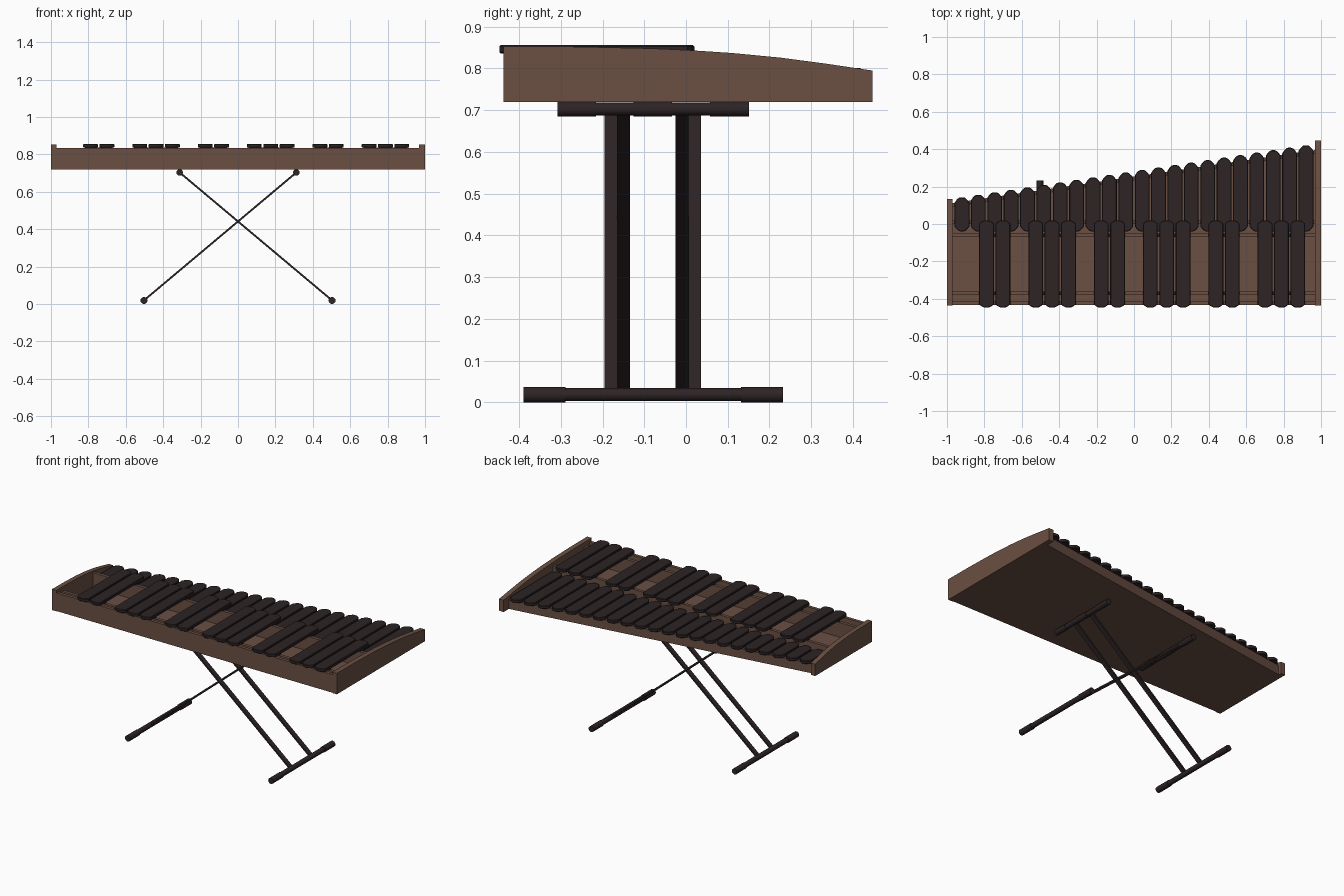
import bpy, bmesh, math
from mathutils import Vector

if "Cube" in bpy.data.objects:
    bpy.data.objects.remove(bpy.data.objects["Cube"])


def material(name, rgb):
    m = bpy.data.materials.new(name)
    m.diffuse_color = (*rgb, 1)
    m.use_nodes = True
    m.node_tree.nodes["Principled BSDF"].inputs["Base Color"].default_value = m.diffuse_color
    return m


WOOD = material("brown_wood", (0.145, 0.080, 0.057))
DARK = material("dark_rosewood", (0.026, 0.017, 0.018))


def prism(name, pts, extrude, mat):
    """Extrude a planar polygon along a vector."""
    bm = bmesh.new()
    face = bm.faces.new([bm.verts.new(p) for p in pts])
    new = bmesh.ops.extrude_face_region(bm, geom=[face])["geom"]
    bmesh.ops.translate(bm, vec=Vector(extrude),
                        verts=[v for v in new if isinstance(v, bmesh.types.BMVert)])
    bmesh.ops.recalc_face_normals(bm, faces=bm.faces)
    me = bpy.data.meshes.new(name)
    bm.to_mesh(me)
    bm.free()
    me.materials.append(mat)
    ob = bpy.data.objects.new(name, me)
    bpy.context.collection.objects.link(ob)
    return ob


def box(name, x0, x1, y0, y1, z0, z1, mat):
    return prism(name, [(x0, y0, z0), (x1, y0, z0), (x1, y1, z0), (x0, y1, z0)],
                 (0, 0, z1 - z0), mat)


def tube(name, x, z, y0, y1, r):
    """Round tube running front to back."""
    bpy.ops.mesh.primitive_cylinder_add(vertices=20, radius=r, depth=y1 - y0,
                                        location=(x, (y0 + y1) / 2, z),
                                        rotation=(math.pi / 2, 0, 0))
    ob = bpy.context.object
    ob.name = name
    ob.data.materials.append(DARK)
    bpy.ops.object.shade_smooth_by_angle(angle=math.radians(40))


def tone_bar(name, x, y0, y1, z, near, far):
    """Bar with rounded ends; near and far are the depths of the end curves."""
    w = 0.0395
    prof = [(1.0, 1.0), (0.75, 0.5), (0.45, 0.12), (0.2, 0.0)]
    pts = [(x + w * a, y0 + near * b, z) for a, b in reversed(prof)]
    pts += [(x + w * a, y1 - far * b, z) for a, b in prof]
    pts += [(2 * x - px, py, pz) for px, py, pz in reversed(pts)]
    ob = prism(name, pts, (0, 0, 0.02), DARK)
    bev = ob.modifiers.new("soft_edge", "BEVEL")
    bev.width = 0.003
    bev.segments = 1
    bev.limit_method = "ANGLE"
    bev.angle_limit = math.radians(60)


# end panels with a top edge that falls towards the back
CURVE = [(0, .853), (.2, .852), (.4, .848), (.5, .844), (.62, .837),
         (.75, .826), (.87, .812), (1, .795)]
FRONT = -0.437
for name, x, width, back in (("left_end_panel", -1.0, 0.03, 0.133),
                             ("right_end_panel", 0.968, 0.032, 0.447)):
    pts = [(x, FRONT, 0.72)]
    pts += [(x, FRONT + t * (back - FRONT), z) for t, z in CURVE]
    pts += [(x, back, 0.72)]
    prism(name, pts, (width, 0, 0), WOOD)

# tray: floor, front wall and slanted back wall
L, R = -0.97, 0.968
YL, YR = 0.112, 0.395
prism("tray_floor", [(L, -0.42, 0.72), (R, -0.42, 0.72), (R, YR - .01, 0.72), (L, YL - .01, 0.72)],
      (0, 0, 0.012), WOOD)
box("front_wall", L, R, -0.433, -0.413, 0.72, 0.835, WOOD)
prism("back_wall", [(L, YL - .02, 0.72), (R, YR - .02, 0.72), (R, YR, 0.72), (L, YL, 0.72)],
      (0, 0, 0.06), WOOD)

# rails that carry the bars
box("front_bar_rail", L, R, -0.38, -0.36, 0.73, 0.825, WOOD)
box("middle_bar_rail", L, R, -0.07, -0.05, 0.73, 0.825, WOOD)
box("lower_bar_rail", L, R, 0.0, 0.02, 0.73, 0.78, WOOD)

# lower row of bars, longer to the right
STEP = 0.0876
for i in range(22):
    tip = 0.143 + (0.421 - 0.143) * i / 21
    tone_bar("lower_bar", -0.92 + STEP * i, -0.04, tip, 0.781, 0.028, 0.03)

# raised row of bars in groups of two and three, on dark pads
for group in ((1, 2), (4, 5, 6), (8, 9), (11, 12, 13), (15, 16), (18, 19, 20)):
    xs = [-0.92 + STEP * (i + 0.5) for i in group]
    for x in xs:
        tone_bar("raised_bar", x, -0.447, 0.02, 0.836, 0.018, 0.018)
    for y in (-0.37, -0.06):
        box("bar_pad", xs[0] - .03, xs[-1] + .03, y - .008, y + .008, 0.825, 0.836, DARK)

# folding stand: two crossed frames, one nested inside the other
for side, leg_ys in ((1, (-0.18, 0.021)), (-1, (-0.15, -0.01))):
    top = Vector((-0.312 * side, 0, 0.703))
    foot = Vector((0.503 * side, 0, 0.019))
    d = (foot - top).normalized()
    n = Vector((-d.z, 0, d.x)) * 0.005
    for y in leg_ys:
        a, b = Vector((0, y - .0155, 0)), Vector((0, y + .0155, 0))
        prism("stand_leg", [top + n + a, top - n + a, top - n + b, top + n + b],
              foot - top, DARK)
    # floor tube with end sleeves
    tube("foot_tube", foot.x, foot.z, -0.385, 0.228, 0.0155)
    for y in (-0.389, 0.132):
        tube("foot_sleeve", foot.x, 0.0185, y, y + 0.1, 0.0185)
    # upper tube with three sleeves
    tube("top_tube", top.x, top.z, -0.306, 0.148, 0.0155)
    for y in (-0.308, -0.126, 0.058):
        tube("top_sleeve", top.x, top.z, y, y + 0.093, 0.0175)
